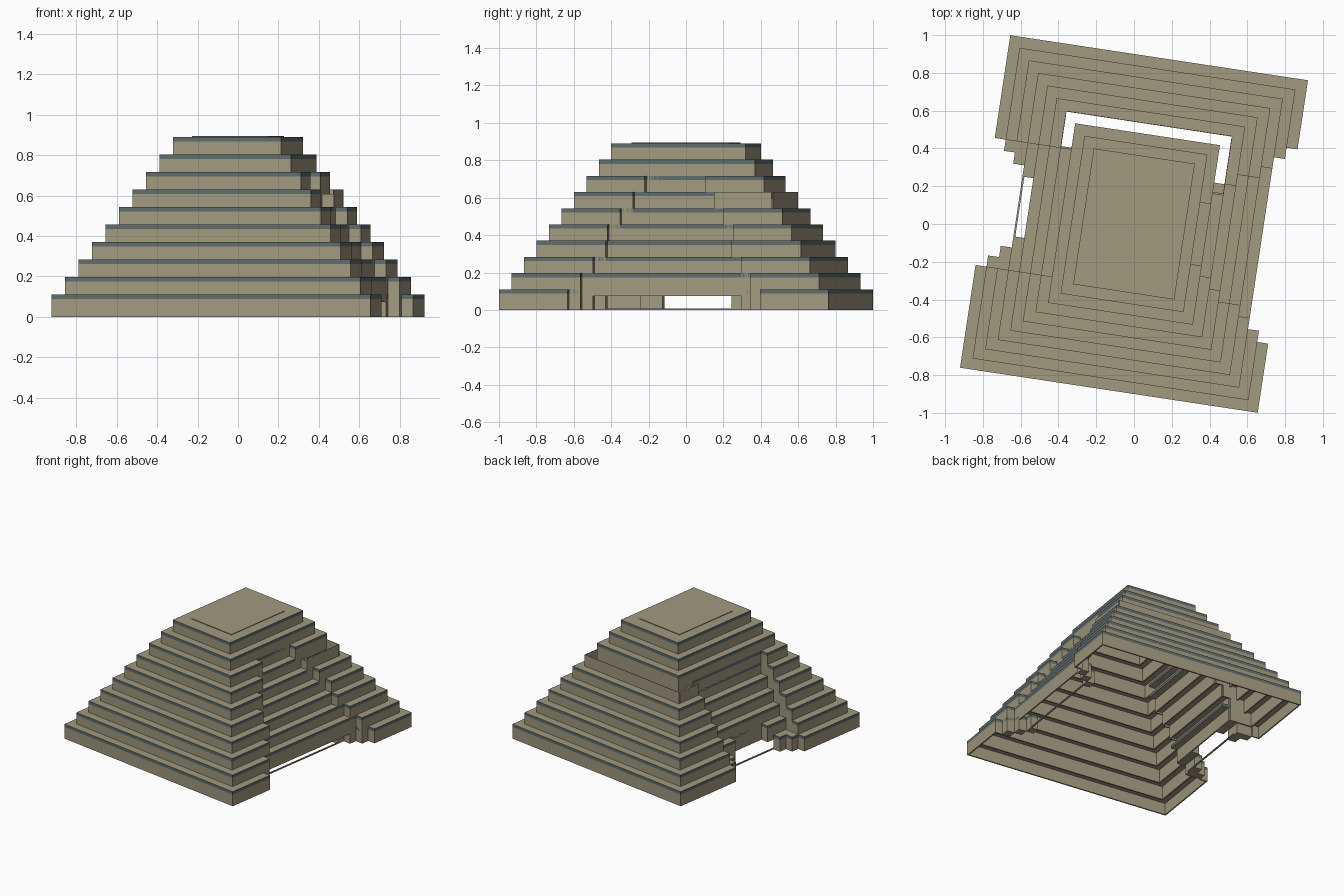
import bpy
import bmesh
import math
from mathutils import Matrix

if "Cube" in bpy.data.objects:
    bpy.data.objects.remove(bpy.data.objects["Cube"])

TURN = math.radians(-8.6)
STEP = 0.0585
SKIN = 0.01     # riser thickness
TRIM = 0.022    # ledge thickness
HANG = 0.035    # riser overlap below the ledge of the tier beneath
TIERS = 10


def half_u(i):
    return 0.797 - STEP * i


def half_v(i):
    return 0.89 - STEP * i


def top(i):
    return 0.11 + 0.0867 * i


def material(name, rgb):
    m = bpy.data.materials.new(name)
    m.use_nodes = True
    m.diffuse_color = (*rgb, 1)
    m.node_tree.nodes["Principled BSDF"].inputs["Base Color"].default_value = (*rgb, 1)
    return m


STONE = material("tan stone", (0.36, 0.32, 0.215))
SLATE = material("slate trim", (0.12, 0.15, 0.15))


class Part:
    """Collects boxes into one object."""

    def __init__(self, name):
        self.name, self.bm = name, bmesh.new()

    def box(self, u0, u1, v0, v1, z0, z1, trim=False):
        u0, u1 = sorted((u0, u1))
        v0, v1 = sorted((v0, v1))
        mat = Matrix.Translation(((u0 + u1) / 2, (v0 + v1) / 2, (z0 + z1) / 2))
        mat = mat @ Matrix.Diagonal((u1 - u0, v1 - v0, z1 - z0, 1))
        made = bmesh.ops.create_cube(self.bm, size=1, matrix=mat)
        self.bm.normal_update()
        # trim boxes have slate edges and stone tops
        for f in {f for v in made["verts"] for f in v.link_faces}:
            f.material_index = int(trim and abs(f.normal.z) < 0.5)

    def finish(self):
        mesh = bpy.data.meshes.new(self.name)
        self.bm.to_mesh(mesh)
        self.bm.free()
        mesh.materials.append(STONE)
        mesh.materials.append(SLATE)
        ob = bpy.data.objects.new(self.name, mesh)
        ob.rotation_euler.z = TURN
        bpy.context.collection.objects.link(ob)


def side_wall(part, sign, tier, k, v0, v1, ledge=True):
    """Riser and ledge along a u side, at ring k, at the height of a tier."""
    a, z = half_u(k) * sign, top(tier)
    low = max(0, z - TRIM - HANG - 0.065)
    lim, led = half_v(k) - SKIN, half_v(k + 1)
    skin = SKIN if ledge else 0.004
    part.box(a, a - sign * skin, max(v0, -lim), min(v1, lim), low, z - TRIM * ledge)
    if ledge:
        part.box(a, a - sign * STEP, max(v0, -led), min(v1, led), z - TRIM, z, True)


def end_wall(part, sign, tier, ledge=True):
    """Riser and ledge along the front or back."""
    a, b, z = half_u(tier), half_v(tier) * sign, top(tier)
    low = max(0, z - TRIM - HANG - 0.065)
    skin = SKIN if ledge else 0.004
    part.box(-a, a, b, b - sign * skin, low, z - TRIM * ledge)
    if ledge:
        part.box(-a, a, b, b - sign * STEP, z - TRIM, z, True)


# Half width of the recess in each tier, and the ring its inner wall stands on
left_gap = [0.52, 0.46, 0.40, 0.34, 0.34, 0.28, 0.22, 0.165]
left_ring = [None, 2, 3, 4, 5, 6, 7, 8]
right_gap = [0.34] * 7
right_ring = [None, 4, 4, 5, 6, 7, 7]
BROKEN = 6      # tier whose ledge is lost at the back

for i in range(TIERS - 1):
    tier = Part(f"tier_{i + 1}")
    end_wall(tier, -1, i)
    end_wall(tier, 1, i, i != BROKEN)
    for sign, gaps, rings in ((1, left_gap, left_ring), (-1, right_gap, right_ring)):
        if i >= len(gaps):
            side_wall(tier, sign, i, i, -2, 2)
            continue
        w, ring = gaps[i], rings[i]
        side_wall(tier, sign, i, i, -2, -w)
        side_wall(tier, sign, i, i, w, 2, i != BROKEN)
        # closing cheeks and the set-back wall
        inner = half_u(ring if ring else i + 1)
        for end in (-1, 1):
            tier.box(sign * half_u(i), sign * inner, end * w, end * (w + SKIN),
                     max(0, top(i) - 0.122), top(i) - TRIM)
        if ring:
            side_wall(tier, sign, i, ring, -w, w)
    tier.finish()

# Stepped jambs of the two ground openings
for name, sign, ends, outer in (("left_jambs", 1, (0.46, 0.40, 0.34), None),
                                ("right_jambs", -1, (0.28, 0.22, 0.16), 0.34)):
    jambs = Part(name)
    for k, w in enumerate(ends, 1):
        far = outer or w + 0.06
        raised = outer and k == 3
        z0, z1 = (0.075, top(1)) if raised else (0, top(0))
        for end in (-1, 1):
            a, b = sign * half_u(k), sign * half_u(k + 1)
            jambs.box(a, b, end * w, end * far, z0, z1 - TRIM)
            jambs.box(a, b, end * w, end * far, z1 - TRIM, z1, True)
    jambs.finish()

# Thin ground sills across the openings
for name, sign, k, w in (("left_sill", 1, 3, 0.40), ("right_sill", -1, 3, 0.30)):
    sill = Part(name)
    sill.box(sign * half_u(k), sign * (half_u(k) - SKIN), -w, w, 0, 0.008)
    sill.finish()

# Summit block with its thin roof panel
summit = Part("summit")
a, b, z = half_u(9), half_v(9), top(9)
for s in (-1, 1):
    summit.box(s * a, s * (a - SKIN), -b, b, z - 0.122, z - TRIM)
    summit.box(-a + SKIN, a - SKIN, s * b, s * (b - SKIN), z - 0.122, z - TRIM)
summit.box(-a, a, -b, b, z - TRIM, z, True)
summit.finish()
panel = Part("roof_panel")
panel.box(-0.19, 0.19, -0.265, 0.265, z, z + 0.004, True)
panel.finish()
